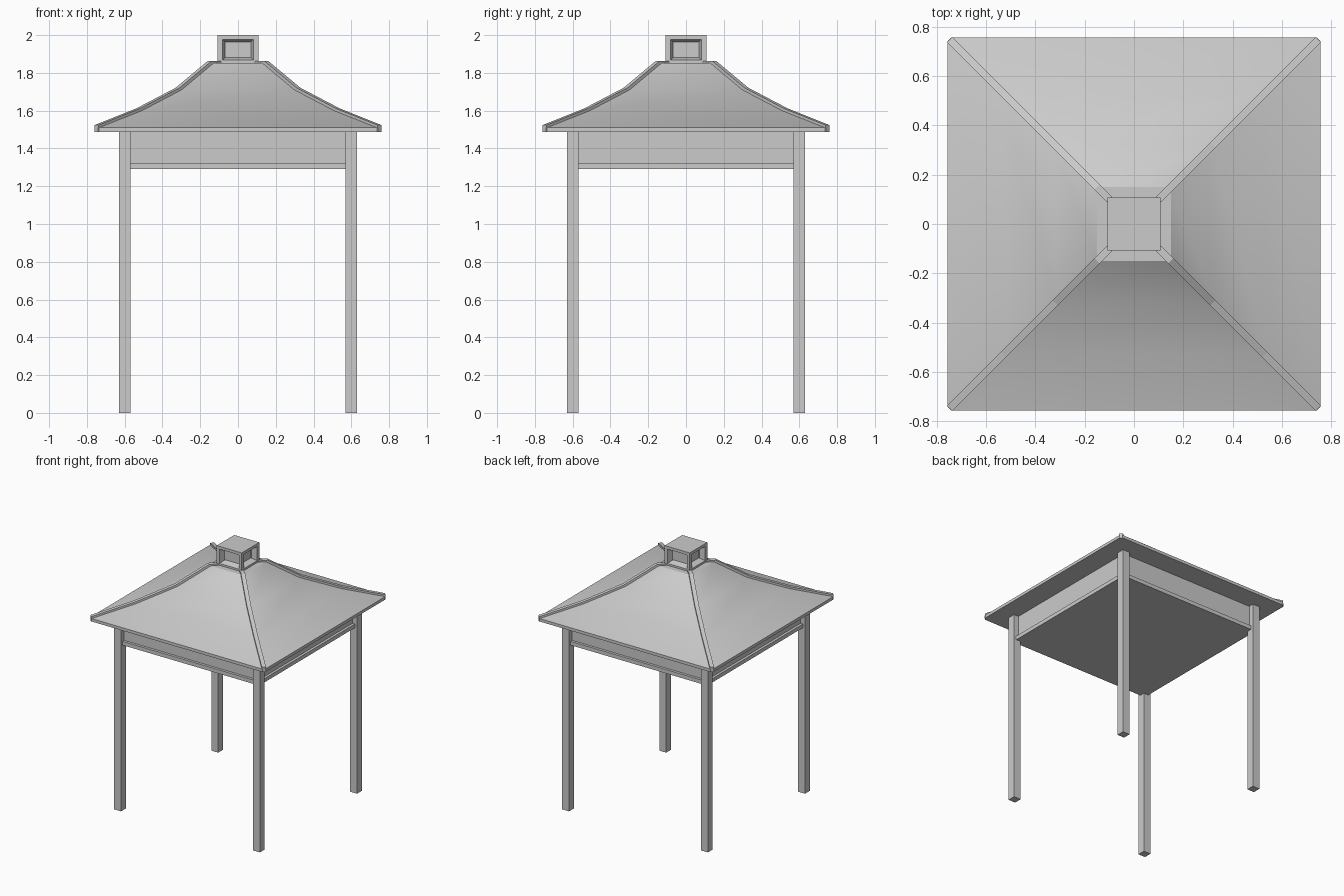
import bpy, bmesh
from mathutils import Vector

if "Cube" in bpy.data.objects:
    bpy.data.objects.remove(bpy.data.objects["Cube"])


def finish(name, bm, smooth=False):
    bmesh.ops.recalc_face_normals(bm, faces=bm.faces)
    me = bpy.data.meshes.new(name)
    bm.to_mesh(me)
    bm.free()
    ob = bpy.data.objects.new(name, me)
    bpy.context.collection.objects.link(ob)
    if smooth:
        bpy.ops.object.select_all(action='DESELECT')
        ob.select_set(True)
        bpy.context.view_layer.objects.active = ob
        bpy.ops.object.shade_smooth_by_angle(angle=0.5)
    return ob


def box_mesh(x, y, z0, z1, hx, hy):
    bm = bmesh.new()
    bmesh.ops.create_cube(bm, size=1)
    for v in bm.verts:
        v.co = (x + v.co.x * 2 * hx, y + v.co.y * 2 * hy,
                z0 + (v.co.z + 0.5) * (z1 - z0))
    return bm


def loft(rings):
    """Skin equal-length closed rings and cap both ends."""
    bm = bmesh.new()
    vs = [[bm.verts.new(p) for p in r] for r in rings]
    n = len(vs[0])
    for a, b in zip(vs, vs[1:]):
        for i in range(n):
            j = (i + 1) % n
            bm.faces.new((a[i], a[j], b[j], b[i]))
    bm.faces.new(vs[0][::-1])
    bm.faces.new(vs[-1])
    return bm


# half width and height along the curved roof slope
SLOPE = [(0.757, 1.51), (0.53, 1.60), (0.32, 1.71), (0.15, 1.852)]
W = 0.015   # half width of a hip ridge


def ring(d, z, c=0.015):
    pts = [(d, d - c), (d - c, d), (c - d, d), (-d, d - c),
           (-d, c - d), (c - d, -d), (d - c, -d), (d, c - d)]
    return [(x, y, z) for x, y in pts]


# corner posts
for sx, side in ((-1, "left"), (1, "right")):
    for sy, end in ((-1, "front"), (1, "back")):
        finish(f"{end}_{side}_post",
               box_mesh(sx * 0.6, sy * 0.6, 0, 1.49, 0.03, 0.03))

# frieze under the eaves and the ceiling board with its lip
finish("frieze", box_mesh(0, 0, 1.32, 1.49, 0.59, 0.59))
finish("ceiling_board", box_mesh(0, 0, 1.29, 1.32, 0.61, 0.61))

# flared roof with flat underside and short fascia
finish("roof", loft([ring(0.757, 1.487)] + [ring(d, z) for d, z in SLOPE]), True)

# raised hip ridges running up to the cupola
path = [(0.748, 1.513)] + SLOPE[1:] + [(0.10, 1.852)]
for sx, side in ((-1, "left"), (1, "right")):
    for sy, end in ((-1, "front"), (1, "back")):
        out = Vector((sx, sy, 0))
        across = Vector((-sy, sx, 0)).normalized() * W
        rings = []
        for i, (d, z) in enumerate(path):
            lo, hi = z - (0.026 if i == 0 else 0.02), z + 0.011
            c = out * d
            rings.append([c + s * across + Vector((0, 0, h))
                          for s, h in ((-1, lo), (1, lo), (1, hi), (-1, hi))])
        finish(f"{end}_{side}_hip_ridge", loft(rings))

# cupola with a tapered window recess on each side
bm = box_mesh(0, 0, 1.845, 2.0, 0.108, 0.108)
bm.normal_update()
for f in [f for f in bm.faces if abs(f.normal.z) < 0.5]:
    n = f.normal.copy()
    bmesh.ops.inset_region(bm, faces=[f], thickness=0.036)
    for v in f.verts:
        v.co.z = 1.867 if v.co.z < 1.92 else 1.978
    bmesh.ops.inset_region(bm, faces=[f], thickness=0.022)
    for v in f.verts:
        v.co -= n * 0.045
finish("cupola", bm)
